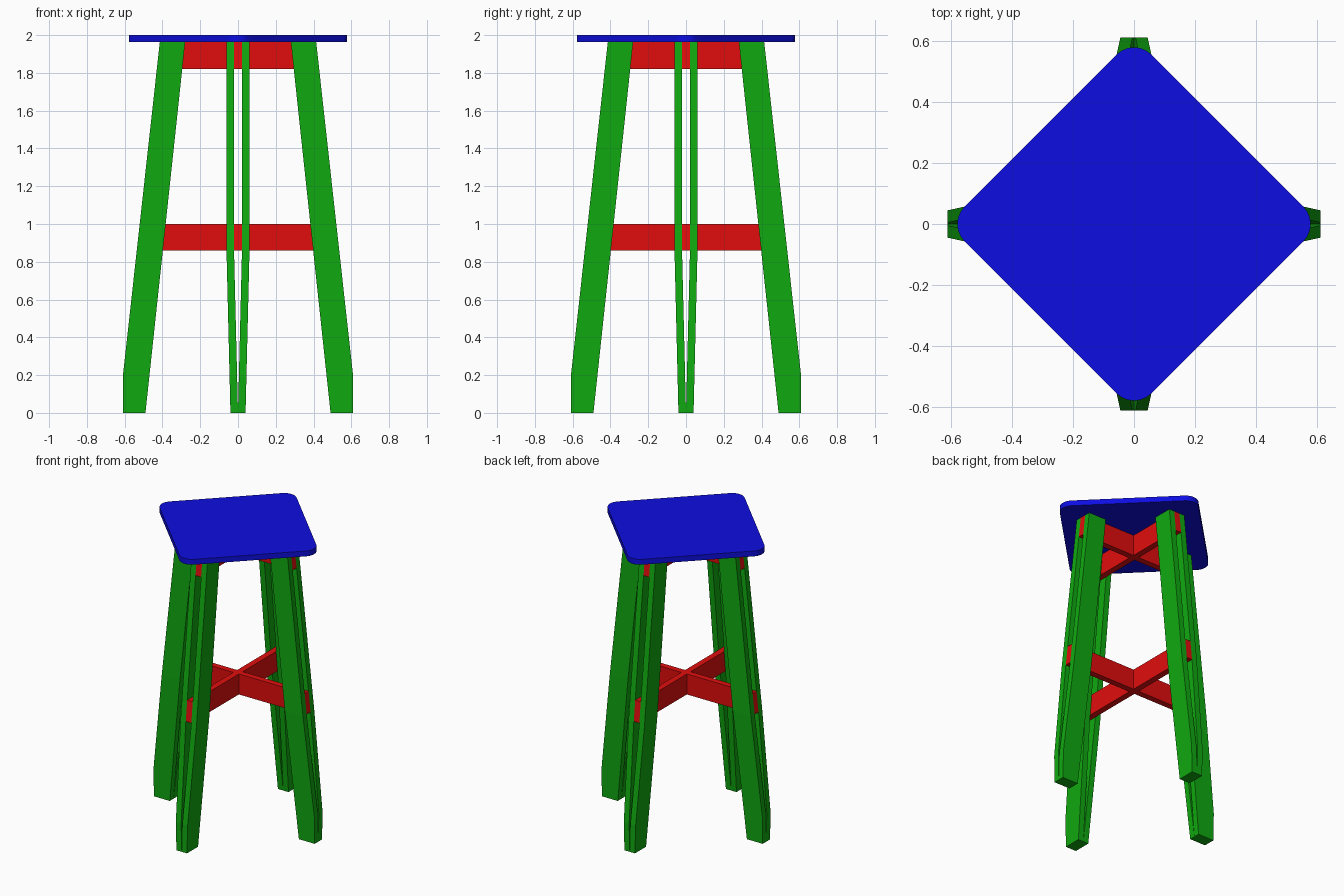
import bpy, bmesh
from math import cos, sin, pi, radians
from mathutils import Matrix

if "Cube" in bpy.data.objects:
    bpy.data.objects.remove(bpy.data.objects["Cube"])

TOP = 1.963          # underside of the seat
BEND = 0.86          # height where the leg planks start to converge
HALF_GAP = 0.021     # half thickness of the crossbars
PLANK = 0.04         # plank thickness


def material(name, color):
    m = bpy.data.materials.new(name)
    m.diffuse_color = (*color, 1)
    m.use_nodes = True
    m.node_tree.nodes["Principled BSDF"].inputs["Base Color"].default_value = m.diffuse_color
    return m


BLUE = material("blue", (0.004, 0.004, 0.75))
GREEN = material("green", (0.005, 0.4, 0.005))
RED = material("red", (0.75, 0.004, 0.004))


def loft(name, rings, mat, turn=0):
    """Closed solid through a list of equal-sized vertex rings."""
    bm = bmesh.new()
    vs = [[bm.verts.new(p) for p in ring] for ring in rings]
    n = len(vs[0])
    for a, b in zip(vs, vs[1:]):
        for i in range(n):
            j = (i + 1) % n
            bm.faces.new((a[i], a[j], b[j], b[i]))
    bm.faces.new(vs[0][::-1])
    bm.faces.new(vs[-1])
    bm.transform(Matrix.Rotation(turn, 4, 'Z'))
    bmesh.ops.recalc_face_normals(bm, faces=bm.faces)
    me = bpy.data.meshes.new(name)
    bm.to_mesh(me)
    bm.free()
    me.materials.append(mat)
    ob = bpy.data.objects.new(name, me)
    bpy.context.collection.objects.link(ob)
    return ob


def outer(z):
    return 0.61 if z <= 0.19 else 0.61 - (z - 0.19) * 0.196 / (TOP - 0.19)


def inner(z):
    return 0.49 - z * 0.21 / TOP


# Seat: square turned 45 degrees with rounded corners
R, REACH, STEPS = 0.08, 0.578, 10
outline = []
for k in range(4):
    a = k * pi / 2
    for s in range(STEPS + 1):
        t = a - pi / 4 + s * pi / 2 / STEPS
        outline.append(((REACH - R) * cos(a) + R * cos(t),
                        (REACH - R) * sin(a) + R * sin(t)))
seat = loft("seat", [[(x, y, z) for x, y in outline] for z in (TOP, 2.0)], BLUE)
for p in seat.data.polygons:
    p.use_smooth = True
seat.data.set_sharp_from_angle(angle=radians(30))

# Legs: a pair of planks on each side, meeting at the foot
for k, place in enumerate(("right", "back", "left", "front")):
    for sign, half in ((1, "a"), (-1, "b")):
        rings = []
        for z in (0, 0.19, BEND, TOP):
            y0 = HALF_GAP * min(z / BEND, 1)
            y1 = y0 + PLANK
            rings.append([(inner(z), sign * y0, z), (outer(z), sign * y0, z),
                          (outer(z), sign * y1, z), (inner(z), sign * y1, z)])
        loft(f"{place}_leg_plank_{half}", rings, GREEN, k * pi / 2)

# Crossbars: clamped between the planks, ends flush with the legs
for level, z0, z1 in (("lower", BEND, 1.0), ("upper", 1.82, TOP)):
    for k, way in enumerate(("side", "front_back")):
        rings = [[(-outer(z), -HALF_GAP, z), (outer(z), -HALF_GAP, z),
                  (outer(z), HALF_GAP, z), (-outer(z), HALF_GAP, z)]
                 for z in (z0, z1)]
        loft(f"{level}_{way}_crossbar", rings, RED, k * pi / 2)
